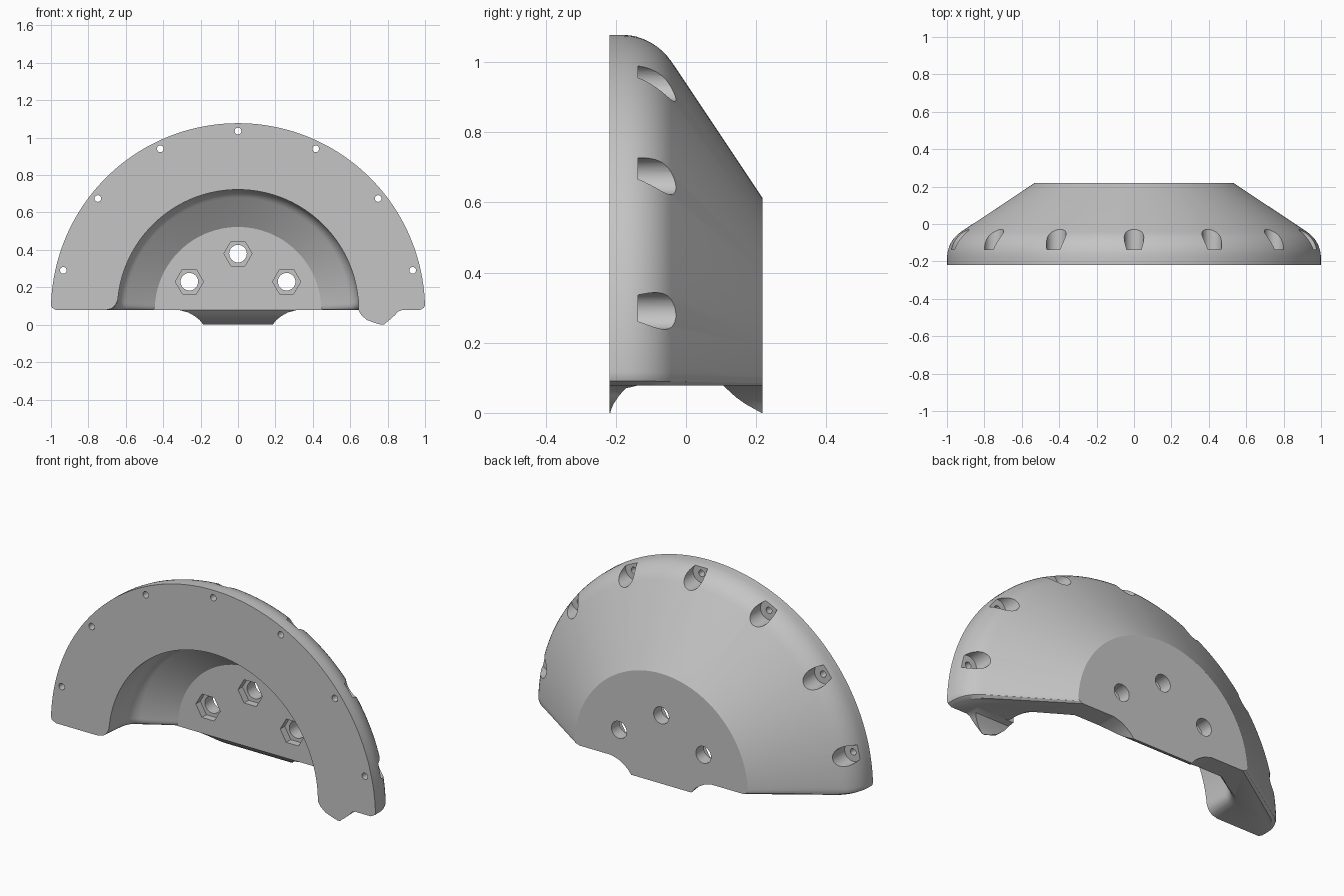
import bpy, bmesh, math
from mathutils import Matrix

cube = bpy.data.objects.get("Cube")
if cube:
    bpy.data.objects.remove(cube)

BASE = 0.0775             # height of the flat underside and the revolve axis
FRONT, BACK, FLOOR = -0.218, 0.218, 0.107

grey = bpy.data.materials.new("plain_grey")
grey.use_nodes = True
grey.diffuse_color = (0.56, 0.56, 0.56, 1)
grey.node_tree.nodes["Principled BSDF"].inputs["Base Color"].default_value = (0.56, 0.56, 0.56, 1)


def make_object(name, bm):
    bmesh.ops.recalc_face_normals(bm, faces=bm.faces)
    mesh = bpy.data.meshes.new(name)
    bm.to_mesh(mesh)
    bm.free()
    mesh.materials.append(grey)
    obj = bpy.data.objects.new(name, mesh)
    bpy.context.collection.objects.link(obj)
    return obj


def activate(obj):
    bpy.ops.object.select_all(action='DESELECT')
    obj.select_set(True)
    bpy.context.view_layer.objects.active = obj


def add_rod(bm, x, z, radius, y0, y1, sides=32):
    """Prism running along y."""
    place = Matrix.Translation((x, (y0 + y1) / 2, z)) @ Matrix.Rotation(math.pi / 2, 4, 'X')
    bmesh.ops.create_cone(bm, cap_ends=True, segments=sides, radius1=radius,
                          radius2=radius, depth=y1 - y0, matrix=place)


def cut(target, name, bm):
    cutter = make_object(name, bm)
    cutter.hide_render = True
    mod = target.modifiers.new(name, 'BOOLEAN')
    mod.operation, mod.solver, mod.object = 'DIFFERENCE', 'EXACT', cutter
    activate(target)
    bpy.ops.object.modifier_apply(modifier=name)
    bpy.data.objects.remove(cutter)


def loft(name, levels):
    """Stack of rectangles: each level is z, x0, x1, y0, y1."""
    bm = bmesh.new()
    rings = [[bm.verts.new((x, y, z)) for x, y in ((a, c), (b, c), (b, d), (a, d))]
             for z, a, b, c, d in levels]
    bm.faces.new(rings[0])
    bm.faces.new(rings[-1])
    for low, high in zip(rings, rings[1:]):
        for i in range(4):
            j = (i + 1) % 4
            bm.faces.new((low[i], low[j], high[j], high[i]))
    return make_object(name, bm)


def shoulder(radius, start_y, bend, slope):
    """Arc that turns a cylinder wall into a cone wall."""
    return [(radius - bend * (1 - math.cos(slope * i / 8)),
             start_y + bend * math.sin(slope * i / 8)) for i in range(9)]


# Half-dome shell: cylinder, shoulder and cone inside and out, swept half a turn
slope = math.radians(56.4)
profile = [(0, FLOOR), (0.445, FLOOR)]
profile += reversed(shoulder(0.645, -0.08, 0.1, slope))
profile += [(0.645, FRONT), (1, FRONT)]
profile += shoulder(1, -0.18, 0.165, slope)
profile += [(0.535, BACK), (0, BACK)]

bm = bmesh.new()
verts = [bm.verts.new((r, y, BASE)) for r, y in profile]
geom = verts + [bm.edges.new(pair) for pair in zip(verts, verts[1:])]
for degrees, steps in ((6, 8), (168, 80), (6, 8)):
    geom = bmesh.ops.spin(bm, geom=geom, cent=(0, 0, BASE), axis=(0, -1, 0),
                          angle=math.radians(degrees), steps=steps)["geom_last"]
bmesh.ops.remove_doubles(bm, verts=bm.verts, dist=1e-5)
rim = [e for e in bm.edges if e.is_boundary]
bmesh.ops.holes_fill(bm, edges=rim, sides=0)

# Round the lower edges: the cavity flares outward, the outer wall tucks inward
for v in bm.verts:
    height = max(v.co.z - BASE, 0)
    r = math.hypot(v.co.x, height)
    if r < 0.1:
        continue
    cavity = r < 0.66 and v.co.y < FLOOR + 0.01
    fillet = 0.02 + 0.045 * (FLOOR - v.co.y) / (FLOOR - FRONT) if cavity else 0.03
    if height < fillet:
        shift = fillet - math.sqrt(fillet ** 2 - (fillet - height) ** 2)
        v.co.x += math.copysign(shift, v.co.x) * (1 if cavity else -1)
shell = make_object("half_dome_shell", bm)

# Hole positions
bolts = [(0, 0.38), (-0.26, 0.23), (0.26, 0.23)]
angles = [math.pi * (k + 0.5) / 7 for k in range(7)]
screws = [(0.958 * math.cos(a), BASE + 0.958 * math.sin(a)) for a in angles]

# Through holes for bolts and rim screws
bm = bmesh.new()
for x, z in bolts:
    add_rod(bm, x, z, 0.047, 0.05, 0.3)
for x, z in screws:
    add_rod(bm, x, z, 0.018, -0.3, 0.1, 16)
cut(shell, "through_holes", bm)

# Hexagonal nut recesses and round screw-head pockets
bm = bmesh.new()
for x, z in bolts:
    start = len(bm.verts)
    add_rod(bm, x, z, 0.075, 0.04, FLOOR + 0.04, 6)
    bm.verts.ensure_lookup_table()
    bmesh.ops.rotate(bm, verts=bm.verts[start:], cent=(x, 0, z),
                     matrix=Matrix.Rotation(math.pi / 6, 3, 'Y'))
for x, z in screws:
    add_rod(bm, x, z, 0.0525, -0.137, 0.2)
cut(shell, "recesses", bm)

# Flared tab under the back plate
tab = loft("lower_tab", [(z, -w, w, y, BACK) for z, w, y in (
    (BASE, 0.31, 0.107), (0.065, 0.265, 0.12), (0.045, 0.23, 0.142),
    (0.025, 0.205, 0.17), (0, 0.185, 0.215))])

# Small spur under the front face on the left, filling the flare there
spur = loft("front_spur", [(z, a, b, FRONT, y) for z, a, b, y in (
    (0.14, 0.643, 0.875, -0.14), (BASE, 0.645, 0.875, -0.14), (0.07, 0.648, 0.855, -0.172),
    (0.05, 0.66, 0.838, -0.19), (0.025, 0.69, 0.81, -0.207), (0.01, 0.73, 0.79, -0.213),
    (0, 0.765, 0.78, -0.216))])

for obj in (shell, tab, spur):
    activate(obj)
    bpy.ops.object.shade_smooth_by_angle(angle=math.radians(30))
